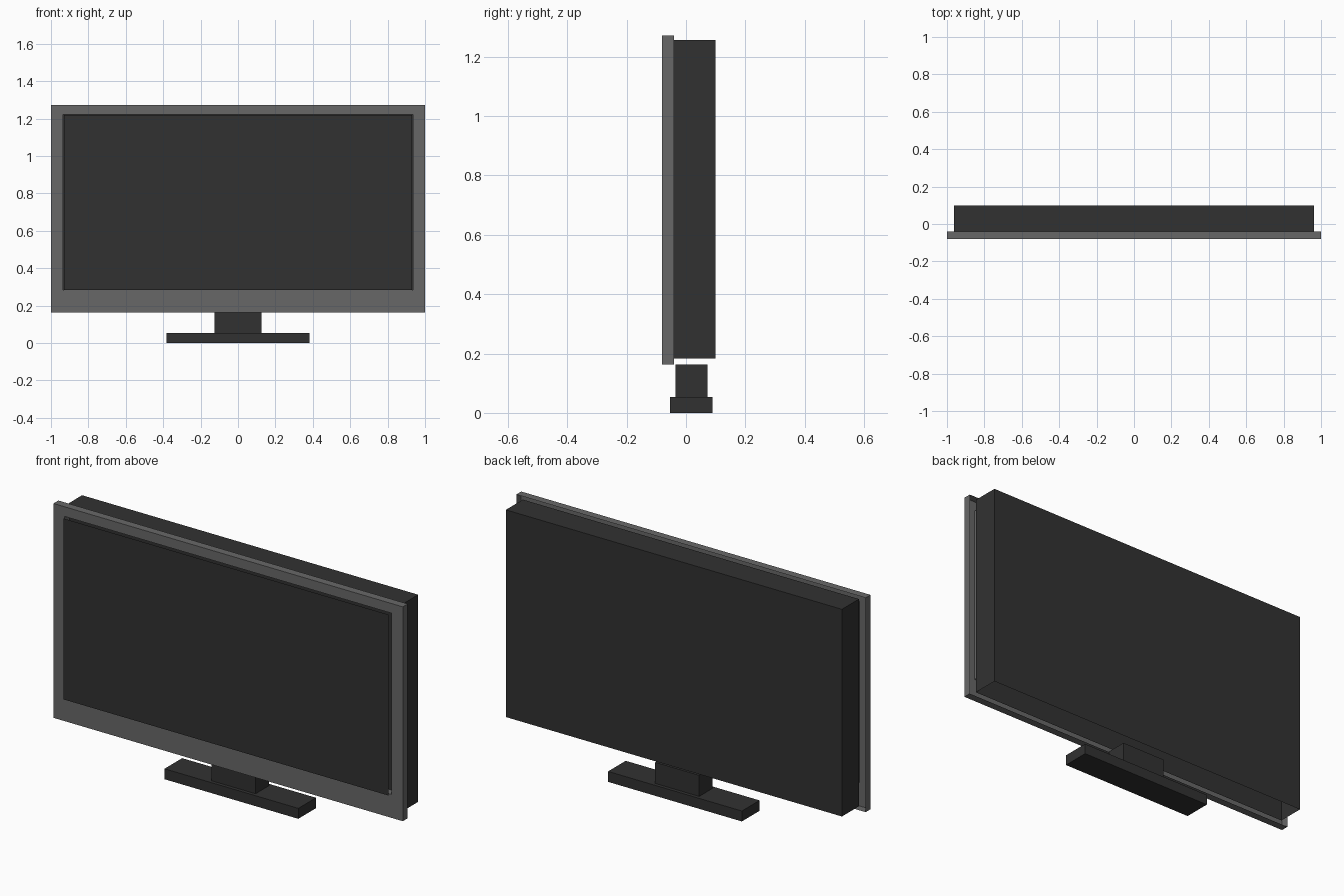
import bpy, bmesh

if "Cube" in bpy.data.objects:
    bpy.data.objects.remove(bpy.data.objects["Cube"])


def material(name, v):
    m = bpy.data.materials.new(name)
    m.diffuse_color = (v, v, v, 1)
    m.use_nodes = True
    m.node_tree.nodes["Principled BSDF"].inputs["Base Color"].default_value = m.diffuse_color
    return m


dark = material("dark plastic", 0.031)
grey = material("grey bezel", 0.137)


def finish(name, bm, mat):
    me = bpy.data.meshes.new(name)
    bm.to_mesh(me)
    bm.free()
    me.materials.append(mat)
    ob = bpy.data.objects.new(name, me)
    bpy.context.collection.objects.link(ob)
    return ob


def box(name, hx, y0, y1, z0, z1, mat, open_bottom=False):
    bm = bmesh.new()
    bmesh.ops.create_cube(bm, size=1)
    for v in bm.verts:
        v.co = (v.co.x * 2 * hx, y1 if v.co.y > 0 else y0, z1 if v.co.z > 0 else z0)
    bm.normal_update()
    if open_bottom:
        bmesh.ops.delete(bm, geom=[f for f in bm.faces if f.normal.z < -0.9],
                         context='FACES_ONLY')
    return finish(name, bm, mat)


def loop(bm, hx, z0, z1, y):
    return [bm.verts.new((x, y, z)) for x, z in
            ((-hx, z0), (hx, z0), (hx, z1), (-hx, z1))]


# Stand and rear housing (housing is open underneath)
box("base", 0.383, -0.054, 0.090, 0.0, 0.054, dark)
box("neck", 0.126, -0.036, 0.072, 0.054, 0.163, dark)
box("housing", 0.962, -0.040, 0.099, 0.184, 1.256, dark, open_bottom=True)

# Screen: a thin sheet standing just in front of the bezel
bm = bmesh.new()
bm.faces.new(loop(bm, 0.930, 0.284, 1.220, -0.099))
finish("screen", bm, dark)

# Bezel: rectangular ring, hollow and open at the back
bm = bmesh.new()
loops = [loop(bm, *p) for p in ((1.0, 0.163, 1.272, -0.041),
                                (1.0, 0.163, 1.272, -0.081),
                                (0.936, 0.284, 1.222, -0.081),
                                (0.936, 0.284, 1.222, -0.041))]
for a, b in zip(loops, loops[1:]):
    for i in range(4):
        j = (i + 1) % 4
        bm.faces.new((a[i], a[j], b[j], b[i]))
bm.normal_update()
front = next(f for f in bm.faces if abs(f.normal.y) > 0.9)
if front.normal.y > 0:
    bmesh.ops.reverse_faces(bm, faces=bm.faces[:])
finish("bezel", bm, grey)
